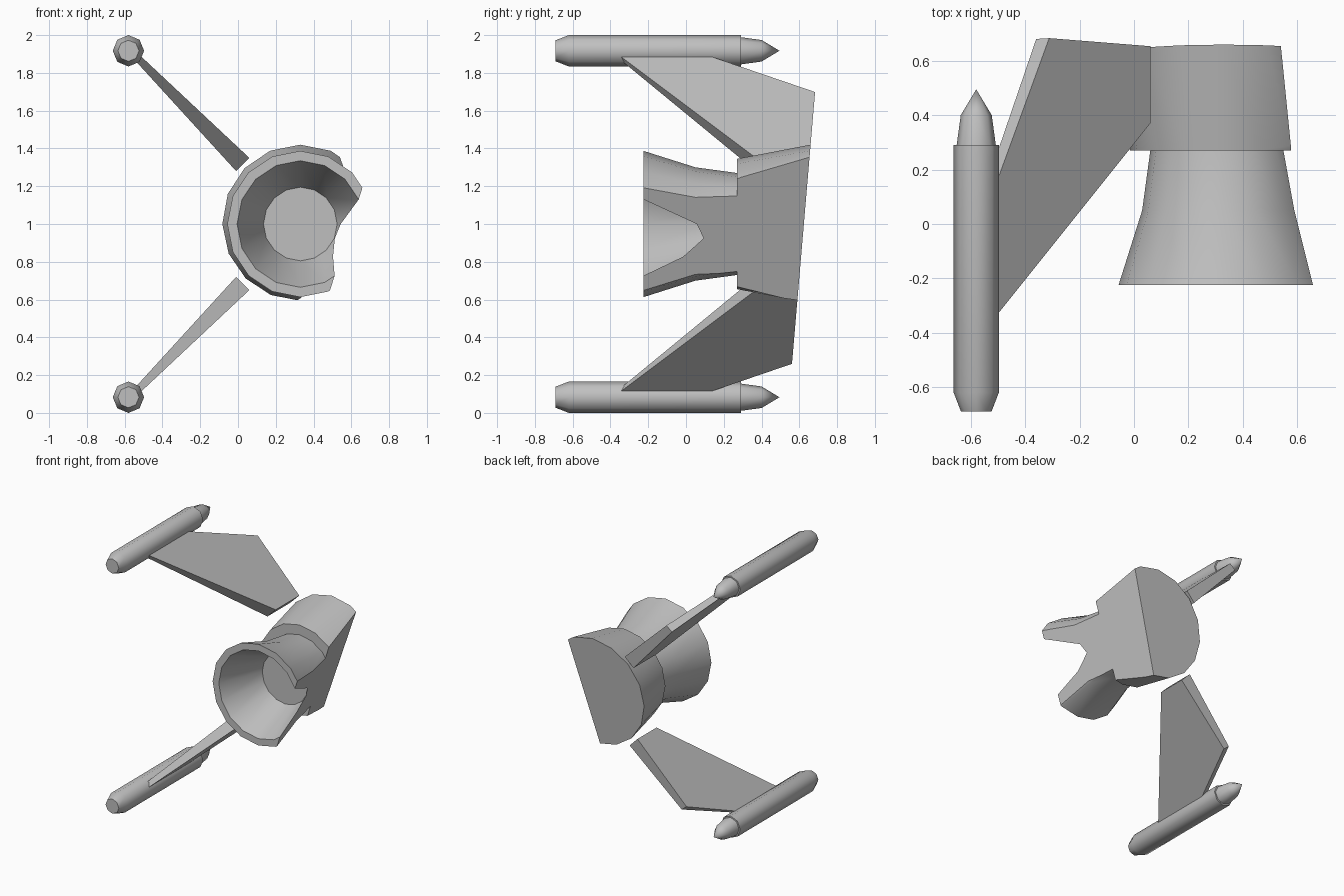
import bpy, bmesh, math
from mathutils import Vector

if "Cube" in bpy.data.objects:
    bpy.data.objects.remove(bpy.data.objects["Cube"])

grey = bpy.data.materials.new("hull grey")
grey.diffuse_color = (0.52, 0.52, 0.52, 1)
grey.use_nodes = True
grey.node_tree.nodes["Principled BSDF"].inputs["Base Color"].default_value = grey.diffuse_color


def finish(name, bm, angle=None):
    bmesh.ops.recalc_face_normals(bm, faces=bm.faces[:])
    mesh = bpy.data.meshes.new(name)
    bm.to_mesh(mesh)
    bm.free()
    mesh.materials.append(grey)
    if angle:
        for p in mesh.polygons:
            p.use_smooth = True
        mesh.set_sharp_from_angle(angle=math.radians(angle))
    obj = bpy.data.objects.new(name, mesh)
    bpy.context.collection.objects.link(obj)
    return obj


def lathe(profile, cx, cz, sides):
    """Revolve (radius, y) points about a line parallel to y, capping open ends."""
    bm = bmesh.new()
    rings = []
    for r, y in profile:
        rings.append([bm.verts.new((cx + r * math.cos(2 * math.pi * i / sides), y,
                                    cz + r * math.sin(2 * math.pi * i / sides)))
                      for i in range(sides)])
    for a, b in zip(rings, rings[1:]):
        for i in range(sides):
            j = (i + 1) % sides
            bm.faces.new((a[i], a[j], b[j], b[i]))
    for ring, (r, y) in ((rings[0], profile[0]), (rings[-1], profile[-1])):
        if r > 0:
            bm.faces.new(ring)
    bmesh.ops.remove_doubles(bm, verts=bm.verts[:], dist=1e-5)
    return bm


def slice_off(bm, co, normal):
    """Remove everything beyond the plane and close the cut."""
    bmesh.ops.recalc_face_normals(bm, faces=bm.faces[:])
    cut = bmesh.ops.bisect_plane(bm, geom=bm.verts[:] + bm.edges[:] + bm.faces[:],
                                 plane_co=co, plane_no=normal, clear_outer=True)
    edges = [e for e in cut["geom_cut"] if isinstance(e, bmesh.types.BMEdge)]
    bmesh.ops.holes_fill(bm, edges=edges, sides=0)


# Slanted rear plane shared by the engine and both wings
REAR = (Vector((0, 0.539, 0)), Vector((0, 1, -0.085)).normalized())

# Engine: hollow bell and collar, sliced along its right side
bm = lathe([(0.195, 0.10), (0.335, -0.225), (0.387, -0.225), (0.30, 0.05),
            (0.27, 0.27), (0.345, 0.27), (0.447, 0.80)], 0.33, 1.0, 16)
slice_off(bm, *REAR)
side = Vector((0.954, -0.301, 0.0))
side = Vector((0.954, 0.184, -0.301))
slice_off(bm, Vector((0.33 + 0.954 * 0.2141, 0, 1 - 0.301 * 0.2141)), side.normalized())
finish("engine_bell", bm, 35)

# Wing outline as (span fraction, y); the blade thins towards its tip
OUTLINE = [(0, 0.37), (0, 0.9), (0.523, 0.9), (1.05, 0.09), (1.05, -0.365)]

for label, s in (("upper", 1), ("lower", -1)):
    # Swept wing
    bm = bmesh.new()
    outer = [bm.verts.new((0.06 - 0.56 * t, y, 1 + s * (0.35 + 0.525 * t))) for t, y in OUTLINE]
    inner = [bm.verts.new((-0.01 - 0.525 * t, y, 1 + s * (0.28 + 0.575 * t))) for t, y in OUTLINE]
    bm.faces.new(outer)
    bm.faces.new(inner)
    for i in range(5):
        j = (i + 1) % 5
        bm.faces.new((outer[i], outer[j], inner[j], inner[i]))
    slice_off(bm, *REAR)
    finish(label + "_wing", bm)

    # Wingtip pod with stepped pointed end
    bm = lathe([(0.056, -0.69), (0.083, -0.62), (0.083, 0.29), (0.072, 0.29),
                (0.057, 0.40), (0, 0.495)], -0.58, 1 + s * 0.917, 8)
    finish(label + "_pod", bm, 50)
